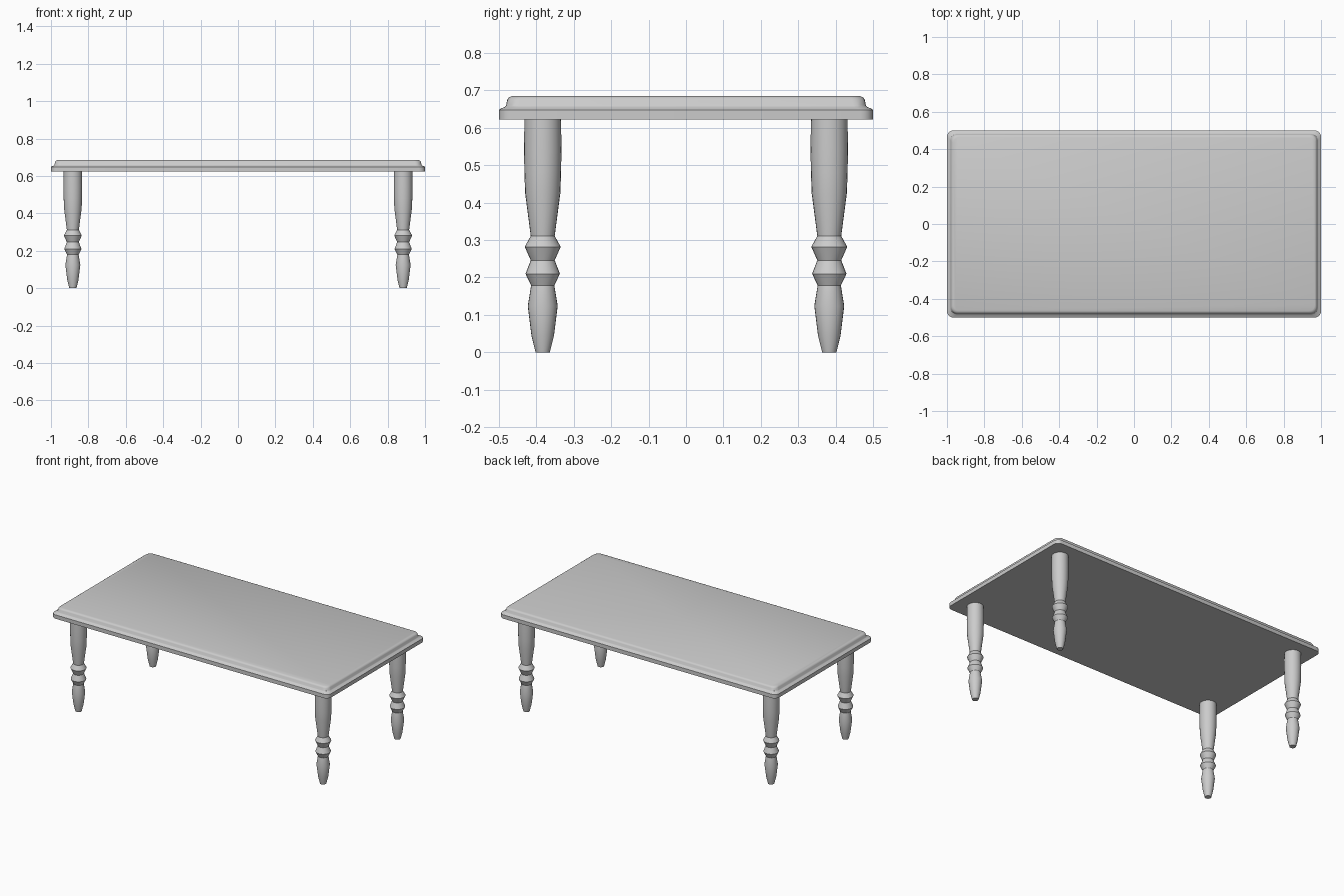
import bpy, bmesh, math

if "Cube" in bpy.data.objects:
    bpy.data.objects.remove(bpy.data.objects["Cube"])

def finish(name, bm, angle):
    bmesh.ops.recalc_face_normals(bm, faces=bm.faces)
    me = bpy.data.meshes.new(name)
    bm.to_mesh(me)
    bm.free()
    ob = bpy.data.objects.new(name, me)
    bpy.context.collection.objects.link(ob)
    bpy.ops.object.select_all(action='DESELECT')
    ob.select_set(True)
    bpy.context.view_layer.objects.active = ob
    bpy.ops.object.shade_smooth_by_angle(angle=math.radians(angle))
    return ob

def loft(name, rings, angle=30):
    """Skin a stack of equal-length point rings and cap both ends."""
    bm = bmesh.new()
    loops = [[bm.verts.new(p) for p in ring] for ring in rings]
    for a, b in zip(loops, loops[1:]):
        for i in range(len(a)):
            j = (i + 1) % len(a)
            bm.faces.new((a[i], a[j], b[j], b[i]))
    bm.faces.new(loops[0][::-1])
    bm.faces.new(loops[-1])
    return finish(name, bm, angle)

def rounded_rect(hx, hy, r, z, seg=5):
    pts = []
    for k, (sx, sy) in enumerate([(1, 1), (-1, 1), (-1, -1), (1, -1)]):
        for i in range(seg + 1):
            a = math.pi / 2 * (k + i / seg)
            pts.append((sx * (hx - r) + r * math.cos(a),
                        sy * (hy - r) + r * math.sin(a), z))
    return pts

def circle(cx, cy, r, z, n=24):
    return [(cx + r * math.cos(2 * math.pi * i / n),
             cy + r * math.sin(2 * math.pi * i / n), z) for i in range(n)]

# Table top: moulded edge given as (inset, height)
edge = [(0, .623), (0, .648), (.004, .651), (.016, .656), (.019, .660),
        (.022, .675), (.026, .681), (.034, .685)]
loft("table_top", [rounded_rect(1 - d, .5 - d, .034, z) for d, z in edge])

# Turned legs: profile as (radius, height)
leg = [(.019, 0), (.030, .044), (.040, .124), (.031, .179), (.046, .210),
       (.032, .246), (.048, .282), (.032, .311), (.047, .425), (.049, .48),
       (.050, .54), (.049, .625)]
for row, sy in (("front", -1), ("back", 1)):
    for side, sx in (("left", -1), ("right", 1)):
        loft(f"{row}_{side}_leg",
             [circle(sx * .883, sy * .383, r, z) for r, z in leg])
